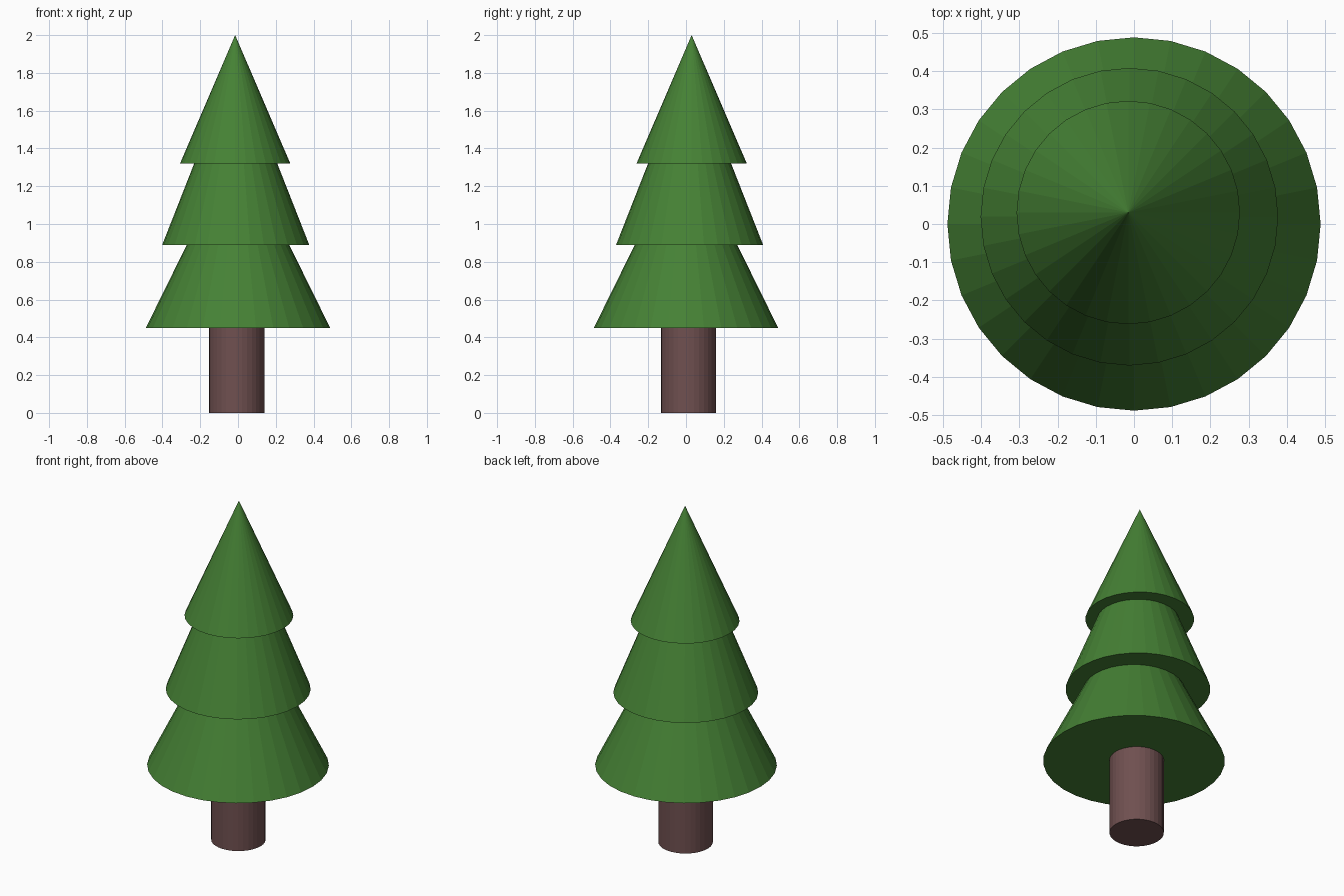
import bpy

if "Cube" in bpy.data.objects:
    bpy.data.objects.remove(bpy.data.objects["Cube"])


def material(name, color):
    mat = bpy.data.materials.new(name)
    mat.diffuse_color = color
    mat.use_nodes = True
    mat.node_tree.nodes["Principled BSDF"].inputs["Base Color"].default_value = mat.diffuse_color
    return mat


green = material("needles", (0.06, 0.22, 0.035, 1))
brown = material("bark", (0.16, 0.08, 0.08, 1))


def tapered(name, x, y, z0, z1, r0, r1, mat):
    """Closed flat-shaded 32-sided cone or cylinder from z0 up to z1."""
    bpy.ops.mesh.primitive_cone_add(vertices=32, radius1=r0, radius2=r1,
                                    depth=z1 - z0, location=(x, y, (z0 + z1) / 2))
    obj = bpy.context.object
    obj.name = name
    obj.data.materials.append(mat)


# Trunk, ending just inside the lowest tier
tapered("trunk", -0.007, 0.014, 0.0, 0.5, 0.146, 0.146, brown)

# Overlapping foliage tiers, each drifting slightly off centre
tiers = [
    ("lower_foliage", 0.0, 0.0, 0.45, 1.44, 0.488),
    ("middle_foliage", -0.012, 0.019, 0.89, 1.88, 0.389),
    ("upper_foliage", -0.015, 0.03, 1.32, 2.0, 0.292),
]
for name, x, y, z0, z1, radius in tiers:
    tapered(name, x, y, z0, z1, radius, 0.0, green)
